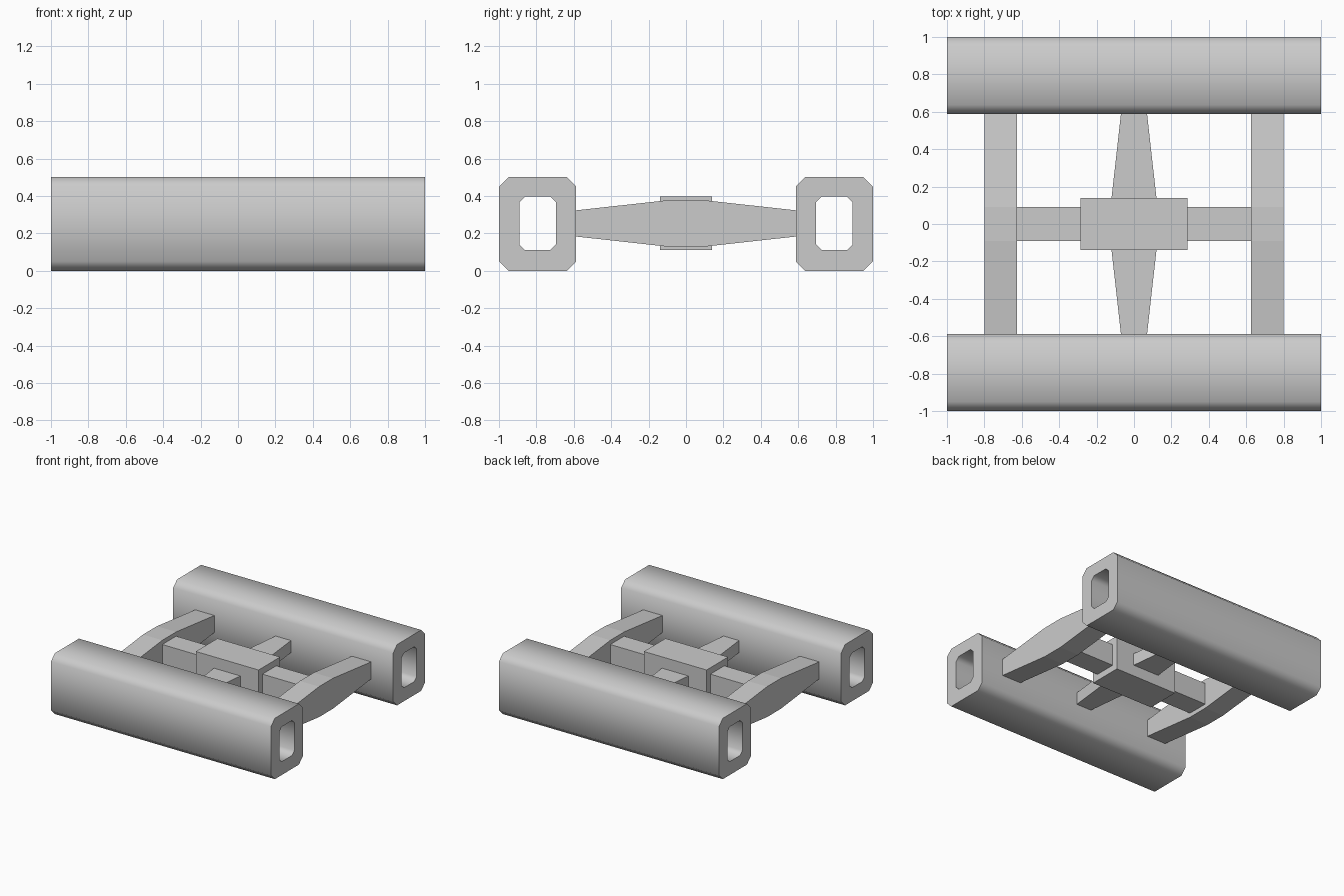
import bpy, bmesh, math
from mathutils import Vector

if "Cube" in bpy.data.objects:
    bpy.data.objects.remove(bpy.data.objects["Cube"])

ZC = 0.253  # height of the connecting frame's centre line


def make(name, verts, faces, smooth=False):
    me = bpy.data.meshes.new(name)
    me.from_pydata(verts, [], faces)
    bm = bmesh.new()
    bm.from_mesh(me)
    bmesh.ops.recalc_face_normals(bm, faces=bm.faces)
    bm.to_mesh(me)
    bm.free()
    ob = bpy.data.objects.new(name, me)
    bpy.context.collection.objects.link(ob)
    if smooth:
        bpy.context.view_layer.objects.active = ob
        ob.select_set(True)
        bpy.ops.object.shade_smooth_by_angle(angle=math.radians(50))
        ob.select_set(False)
    return ob


def octagon(cy, cz, hy, hz, c):
    """Chamfered rectangle in the y-z plane."""
    pts = [(hy, hz - c), (hy - c, hz), (c - hy, hz), (-hy, hz - c),
           (-hy, c - hz), (c - hy, -hz), (hy - c, -hz), (hy, c - hz)]
    return [(cy + y, cz + z) for y, z in pts]


def prism(name, profile, x0, x1):
    """Extrude a y-z profile along x."""
    n = len(profile)
    verts = [(x, y, z) for x in (x0, x1) for y, z in profile]
    faces = [(i, (i + 1) % n, n + (i + 1) % n, n + i) for i in range(n)]
    faces += [tuple(range(n)), tuple(range(n, 2 * n))]
    return make(name, verts, faces)


def rail(name, cy):
    """Hollow chamfered tube along x."""
    outer = octagon(cy, 0.25, 0.2065, 0.25, 0.05)
    inner = octagon(cy, ZC, 0.098, 0.143, 0.03)
    verts = [(x, y, z) for x in (-1, 1) for y, z in outer + inner]
    faces = []
    for i in range(8):
        j = (i + 1) % 8
        faces += [(i, j, 16 + j, 16 + i), (8 + i, 8 + j, 24 + j, 24 + i),
                  (i, j, 8 + j, 8 + i), (16 + i, 16 + j, 24 + j, 24 + i)]
    return make(name, verts, faces, smooth=True)


def box(name, hx, hy, hz, cx=0):
    prism(name, [(-hy, ZC - hz), (hy, ZC - hz), (hy, ZC + hz), (-hy, ZC + hz)], cx - hx, cx + hx)


# long hollow rails
rail("front_rail", -0.7935)
rail("back_rail", 0.7935)

# central hub block
box("hub", 0.285, 0.14, 0.143)

for side, s in (("left", -1), ("right", 1)):
    # side beams, thickest in the middle
    top = [(-0.587, 0.07), (-0.09, 0.125), (0.09, 0.125), (0.587, 0.07)]
    profile = [(y, ZC + z) for y, z in top] + [(y, ZC - z) for y, z in reversed(top)]
    prism(side + "_beam", profile, s * 0.625, s * 0.80)
    # square arms from hub to side beams
    box(side + "_arm", 0.17, 0.09, 0.09, s * 0.455)

# tapered arms from hub to the rails
for side, s in (("front", -1), ("back", 1)):
    verts = [(x * w, s * y, ZC + z) for y, w in ((0.14, 0.12), (0.587, 0.07))
             for x, z in ((-1, -0.05), (1, -0.05), (1, 0.05), (-1, 0.05))]
    faces = [(i, (i + 1) % 4, 4 + (i + 1) % 4, 4 + i) for i in range(4)] + [(0, 1, 2, 3), (4, 5, 6, 7)]
    make(side + "_arm", verts, faces)
